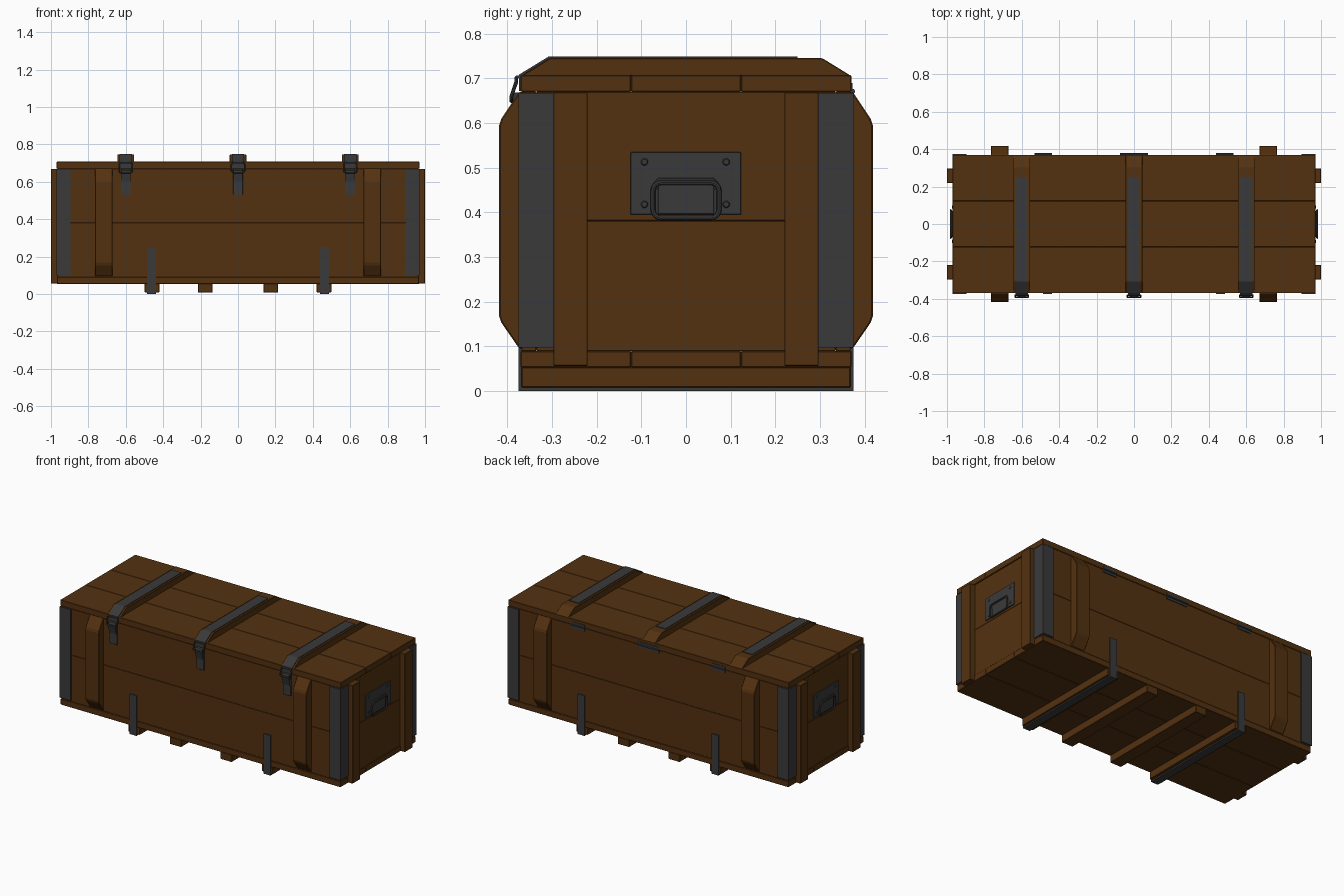
import bpy, bmesh, math
from mathutils import Vector

if "Cube" in bpy.data.objects:
    bpy.data.objects.remove(bpy.data.objects["Cube"])


def material(name, rgb):
    m = bpy.data.materials.new(name)
    m.diffuse_color = (*rgb, 1)
    m.use_nodes = True
    m.node_tree.nodes["Principled BSDF"].inputs["Base Color"].default_value = m.diffuse_color
    return m


WOOD = material("brown wood", (0.088, 0.031, 0.005))
METAL = material("dark grey metal", (0.042, 0.042, 0.043))


def finish(name, bm, mat, bevel=0):
    bmesh.ops.recalc_face_normals(bm, faces=bm.faces)
    me = bpy.data.meshes.new(name)
    bm.to_mesh(me)
    bm.free()
    me.materials.append(mat)
    ob = bpy.data.objects.new(name, me)
    bpy.context.collection.objects.link(ob)
    if bevel:
        mod = ob.modifiers.new("edge", 'BEVEL')
        mod.width, mod.segments = bevel, 1
    return ob


def box(name, x, y, z, mat, bevel=0):
    bm = bmesh.new()
    bmesh.ops.create_cube(bm, size=1)
    for v in bm.verts:
        v.co = [(a + b) / 2 + c * (b - a) for (a, b), c in zip((x, y, z), v.co)]
    return finish(name, bm, mat, bevel)


def prism(name, profile, x0, x1, mat, bevel=0):
    """Extrude a (y, z) profile from x0 to x1."""
    bm = bmesh.new()
    f = bm.faces.new([bm.verts.new((x0, y, z)) for y, z in profile])
    ext = bmesh.ops.extrude_face_region(bm, geom=[f])
    bmesh.ops.translate(bm, vec=(x1 - x0, 0, 0),
                        verts=[g for g in ext['geom'] if isinstance(g, bmesh.types.BMVert)])
    return finish(name, bm, mat, bevel)


def wire(name, pts, radius, cyclic=True):
    cu = bpy.data.curves.new(name, 'CURVE')
    cu.dimensions = '3D'
    cu.bevel_depth, cu.bevel_resolution, cu.use_fill_caps = radius, 2, True
    sp = cu.splines.new('POLY')
    sp.points.add(len(pts) - 1)
    for p, c in zip(sp.points, pts):
        p.co = (*c, 1)
    sp.use_cyclic_u = cyclic
    cu.materials.append(METAL)
    ob = bpy.data.objects.new(name, cu)
    bpy.context.collection.objects.link(ob)
    bpy.ops.object.select_all(action='DESELECT')
    ob.select_set(True)
    bpy.context.view_layer.objects.active = ob
    bpy.ops.object.convert(target='MESH')
    bpy.ops.object.shade_smooth_by_angle()


def rounded(w, h, r, n=4):
    """Rounded rectangle outline around the origin."""
    out = []
    for k, (sx, sy) in enumerate(((1, 1), (-1, 1), (-1, -1), (1, -1))):
        for i in range(n + 1):
            a = math.pi / 2 * (k + i / n)
            out.append((sx * (w / 2 - r) + r * math.cos(a), sy * (h / 2 - r) + r * math.sin(a)))
    return out


# lid and floor planks
cuts = (-0.37, -0.123, 0.123, 0.37)
for a, b in zip(cuts, cuts[1:]):
    box("lid_plank", (-0.97, 0.97), (a, b), (0.67, 0.707), WOOD, 0.002)
    box("floor_plank", (-0.968, 0.968), (a, b), (0.053, 0.09), WOOD, 0.002)

# wall planks
for a, b in ((0.09, 0.381), (0.381, 0.67)):
    for s in (-1, 1):
        box("side_wall_plank", (-0.963, 0.963), sorted((s * 0.335, s * 0.368)), (a, b), WOOD, 0.0015)
        box("end_wall_plank", sorted((s * 0.93, s * 0.965)), (-0.335, 0.335), (a, b), WOOD, 0.0015)

for s in (-1, 1):
    for t in (-1, 1):
        # chamfered uprights on the long sides
        prof = [(t * y, z) for y, z in ((0.366, 0.095), (0.373, 0.095), (0.413, 0.153), (0.418, 0.168),
                                        (0.418, 0.595), (0.413, 0.61), (0.373, 0.67), (0.366, 0.67))]
        prism("side_batten", prof, s * 0.67, s * 0.765, WOOD, 0.003)
        # uprights on the ends
        box("end_batten", sorted((s * 0.96, s * 1.0)), sorted((t * 0.22, t * 0.297)), (0.056, 0.669), WOOD, 0.002)
        # metal corner angles
        box("corner_side_plate", sorted((s * 0.895, s * 0.971)), sorted((t * 0.366, t * 0.375)), (0.098, 0.667), METAL)
        box("corner_end_plate", sorted((s * 0.962, s * 0.971)), sorted((t * 0.297, t * 0.375)), (0.098, 0.667), METAL)

    # end handles: plate, bolts, drop ring and clip
    X = s * 0.971
    box("handle_plate", sorted((s * 0.962, X)), (-0.124, 0.123), (0.395, 0.535), METAL, 0.001)
    wire("handle_ring", [(s * 0.979, y, z + 0.427) for y, z in rounded(0.148, 0.079, 0.018)], 0.0055)
    wire("handle_clip", [(s * 0.973, y, 0.466 + z) for y, z in
                         ((-0.066, -0.015), (-0.066, 0), (-0.06, 0.006), (0.06, 0.006), (0.066, 0), (0.066, -0.015))],
         0.005, False)
    box("handle_pad", sorted((X, s * 0.976)), (-0.063, 0.063), (0.395, 0.467), METAL, 0.002)
    for y in (-0.093, 0.09):
        for z in (0.418, 0.513):
            bm = bmesh.new()
            bmesh.ops.create_cone(bm, cap_ends=True, segments=10, radius1=0.009, radius2=0.006, depth=0.004)
            ob = finish("plate_bolt", bm, METAL)
            ob.rotation_euler = (0, s * math.pi / 2, 0)
            ob.location = (s * 0.972, y, z)

# lid battens with metal straps and latches
for x in (-0.6, 0, 0.6):
    prism("lid_batten", [(-0.37, 0.705), (-0.305, 0.745), (0.305, 0.745), (0.37, 0.705)],
          x - 0.045, x + 0.045, WOOD, 0.002)
    prism("lid_strap", [(0.25, 0.744), (0.25, 0.749), (-0.307, 0.749), (-0.374, 0.708), (-0.374, 0.672),
                        (-0.368, 0.672), (-0.368, 0.704), (-0.304, 0.744)], x - 0.033, x + 0.033, METAL)
    box("latch_plate", (x - 0.026, x + 0.026), (-0.375, -0.366), (0.532, 0.668), METAL, 0.001)
    prism("latch_lever", [(-0.374, 0.6), (-0.38, 0.6), (-0.391, 0.645), (-0.391, 0.66), (-0.384, 0.668), (-0.374, 0.668)],
          x - 0.024, x + 0.024, METAL)
    wire("latch_loop", [(x + a, -0.38 - (0.011 if b < -0.01 else 0), 0.675 + b) for a, b in rounded(0.07, 0.052, 0.01, 3)], 0.0042)
    wire("latch_hook", [(x - 0.033, -0.377, 0.703), (x + 0.033, -0.377, 0.703)], 0.004, False)

# floor runners, the outer two wrapped in metal straps
for x in (-0.46, -0.175, 0.175, 0.46):
    box("runner", (x - 0.039, x + 0.039), (-0.368, 0.368), (0.008, 0.054), WOOD, 0.002)
for x in (-0.463, 0.463):
    prism("runner_strap", [(-0.375, 0.25), (-0.375, 0), (0.375, 0), (0.375, 0.25), (0.366, 0.25),
                           (0.366, 0.009), (-0.366, 0.009), (-0.366, 0.25)], x - 0.024, x + 0.024, METAL)

# hinges on the back
for x, w in ((-0.485, 0.046), (0, 0.074), (0.485, 0.046)):
    box("hinge_leaf", (x - w, x + w), (0.366, 0.373), (0.652, 0.69), METAL)
    wire("hinge_pin", [(x - w, 0.373, 0.671), (x + w, 0.373, 0.671)], 0.0055, False)
